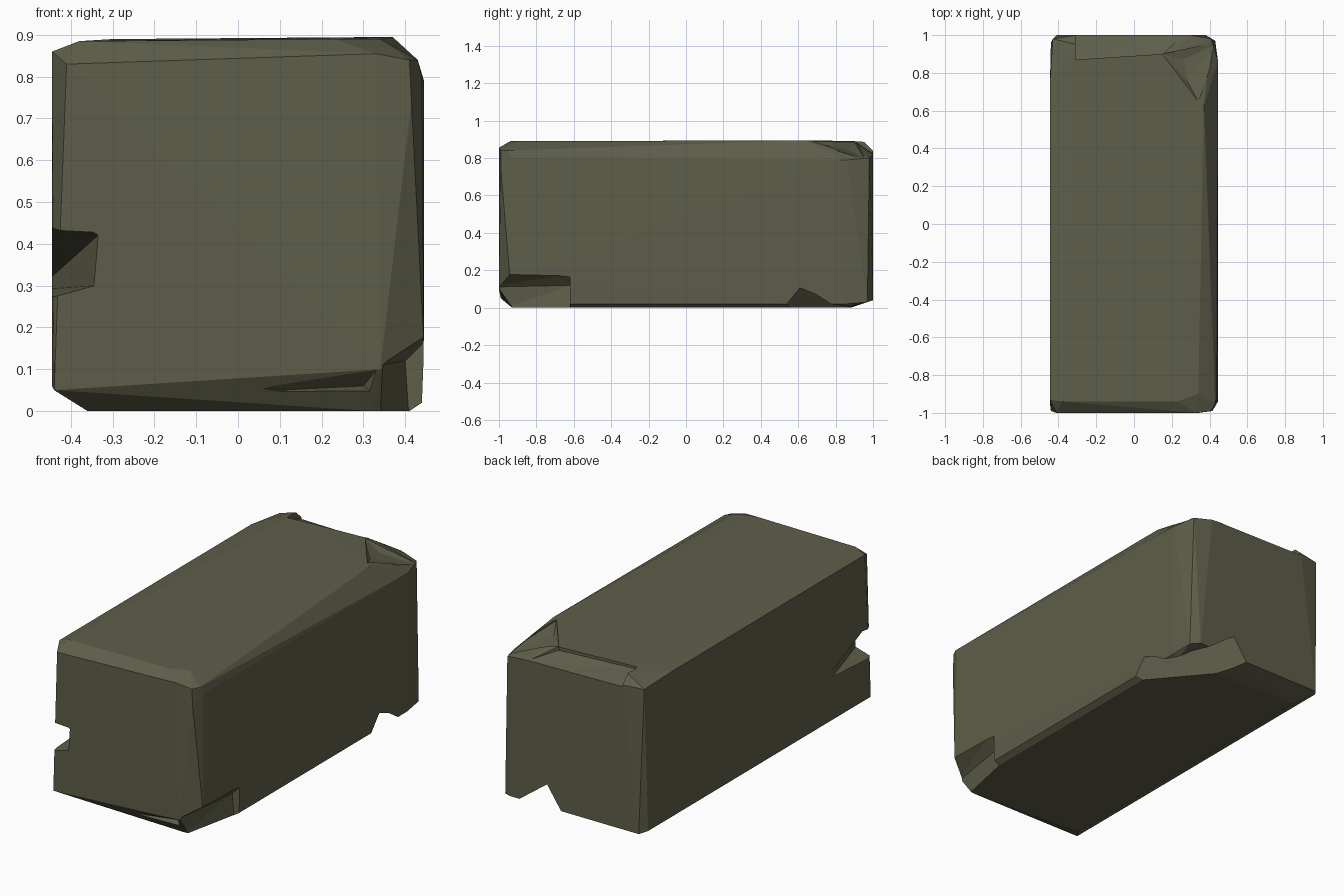
import bpy
import bmesh

# Remove the default cube only
default_cube = bpy.data.objects.get("Cube")
if default_cube:
    bpy.data.objects.remove(default_cube, do_unlink=True)

# One dull olive stone colour
stone = bpy.data.materials.new("olive_stone")
stone.use_nodes = True
colour = (0.113, 0.112, 0.068, 1)
stone.diffuse_color = colour
shader = next(n for n in stone.node_tree.nodes if n.type == "BSDF_PRINCIPLED")
shader.inputs["Base Color"].default_value = colour
shader.inputs["Roughness"].default_value = 0.9


def hull_object(name, points):
    """Make a flat-faced convex solid around a few corner points."""
    bm = bmesh.new()
    for point in points:
        bm.verts.new(point)
    result = bmesh.ops.convex_hull(bm, input=bm.verts[:])
    unused = [g for g in result["geom_interior"] + result["geom_unused"]
              if isinstance(g, bmesh.types.BMVert) and g.is_valid]
    bmesh.ops.delete(bm, geom=list(set(unused)), context="VERTS")
    bmesh.ops.recalc_face_normals(bm, faces=bm.faces[:])
    mesh = bpy.data.meshes.new(name)
    bm.to_mesh(mesh)
    bm.free()
    mesh.materials.append(stone)
    obj = bpy.data.objects.new(name, mesh)
    bpy.context.collection.objects.link(obj)
    return obj


def chip(target, name, points):
    """Break a convex chip out of the target solid."""
    cutter = hull_object(name, points)
    cutter.hide_render = True
    modifier = target.modifiers.new(name, "BOOLEAN")
    modifier.operation = "DIFFERENCE"
    modifier.solver = "EXACT"
    modifier.object = cutter
    bpy.ops.object.select_all(action="DESELECT")
    bpy.context.view_layer.objects.active = target
    target.select_set(True)
    bpy.ops.object.modifier_apply(modifier=modifier.name)
    bpy.data.objects.remove(cutter, do_unlink=True)


# Irregular worn corners, end by end
front_face = [
    (-.41, -1, .83), (.33, -1, .855), (.41, -.99, .84), (.415, -.99, .74),
    (.34, -1, .1), (-.44, -.99, .05), (-.44, -.98, .25),
]
front_shoulders = [
    (-.38, -.94, .885), (.23, -.94, .89), (.34, -.9, .89),
    (-.445, -.93, .86), (.43, -.95, .84), (.44, -.93, .8),
    (-.445, -.95, .06), (.445, -.94, .15), (.44, -.9, .02),
    (-.36, -.88, 0), (.32, -.93, 0), (.41, -.92, 0),
]
back_face = [
    (-.31, 1, .84), (.3, 1, .82), (.41, .98, .8), (-.43, .98, .84),
    (.38, 1, .04), (-.41, 1, .04), (.43, .97, .03), (-.44, .96, .05),
]
back_shoulders = [
    (-.3, .95, .89), (.2, .9, .89), (.37, .63, .895), (-.445, .75, .86),
    (.445, .86, .79), (.44, .85, .02), (.41, .85, 0), (-.36, .88, 0),
]
stone_block = hull_object(
    "stone_block", front_face + front_shoulders + back_face + back_shoulders)

# Deep notch in the front right vertical edge
chip(stone_block, "side_notch", [
    (-.48, -.53, .29), (-.48, -.88, .45), (-.48, -1.03, .43),
    (-.48, -1.03, .26), (-.33, -1.01, .425), (-.34, -1.01, .3),
])

# Broken lower corner at the front left
corner_front = [(.46, .19), (.34, .11), (.32, -.03), (.46, -.03)]
corner_back = [(.46, .18), (.4, .12), (.41, -.03), (.46, -.03)]
chip(stone_block, "corner_break",
     [(x, -1.05, z) for x, z in corner_front]
     + [(x, -.62, z) for x, z in corner_back])

# Shallow flake under the front face
chip(stone_block, "front_flake", [
    (-.05, -1.02, .065), (.34, -1.02, .11), (.34, -1.02, .03),
    (.04, -1.02, .04), (.3, -.93, .06), (.1, -.96, .05),
])

# Diagonal groove across the lower back left corner
chip(stone_block, "lower_groove", [
    (.47, .47, -.02), (.47, .57, .1), (.47, .72, 0),
    (0, 1.03, -.02), (.13, 1.03, .17), (.36, 1.03, 0),
])

# Stepped ledge along the upper back edge, and the chip beside it
ledge_floor = [(-.31, .87, .878), (.15, .9, .872),
               (-.31, 1.03, .82), (.3, 1.03, .81)]
upper_chip_floor = [(.15, .9, .885), (.34, .65, .89), (.28, .76, .865),
                    (.26, .87, .845), (.36, .9, .83), (.45, .96, .79)]
for label, floor in (("back_ledge", ledge_floor),
                     ("upper_chip", upper_chip_floor)):
    lid = [(x, y, .95) for x, y, z in floor]
    chip(stone_block, label, floor + lid)

# Keep the broken facets crisp
for face in stone_block.data.polygons:
    face.use_smooth = False
    face.material_index = 0
